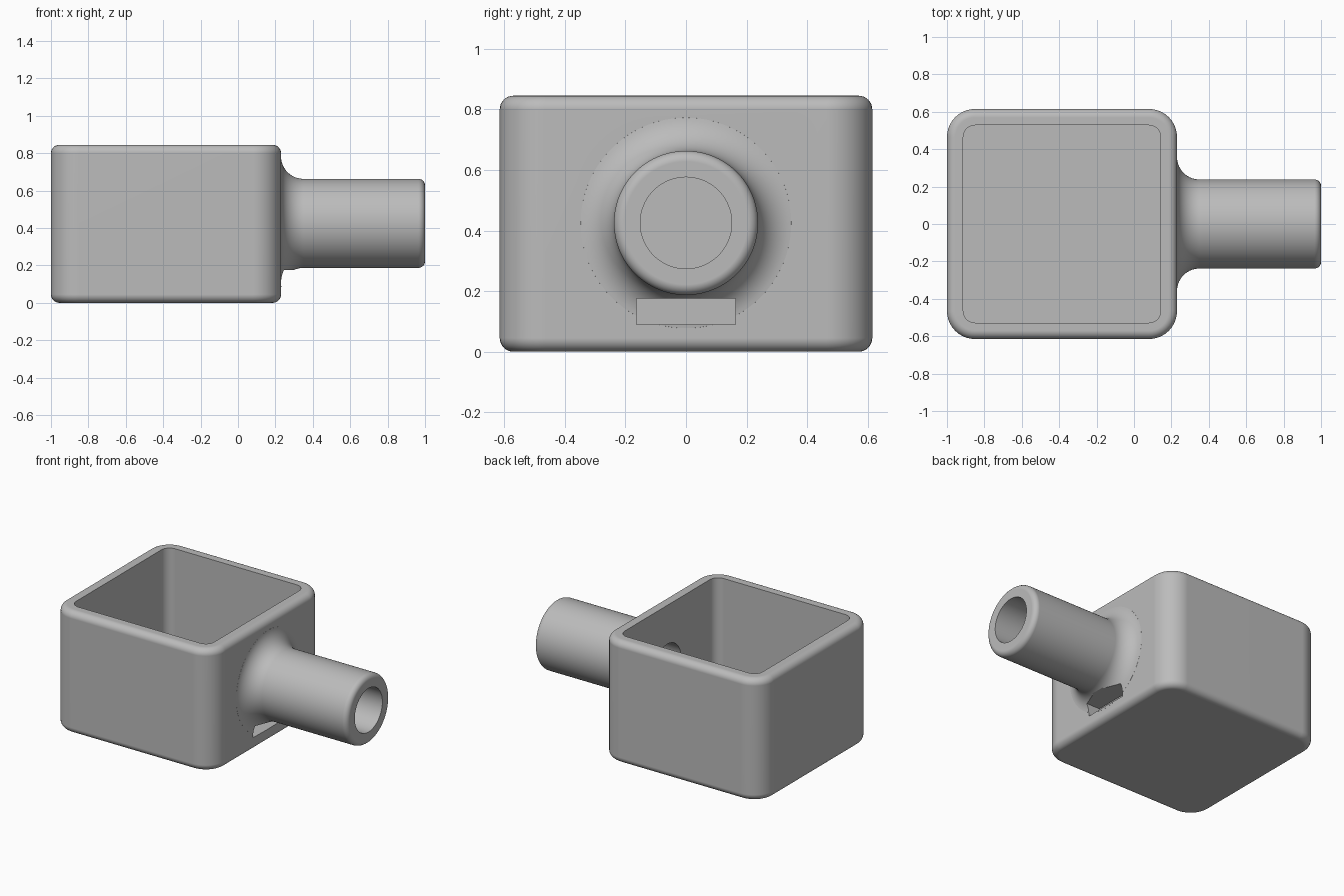
import bpy, bmesh
from math import sin, cos, pi, radians
from mathutils import Matrix

cube = bpy.data.objects.get("Cube")
if cube:
    bpy.data.objects.remove(cube, do_unlink=True)

grey = bpy.data.materials.new("plain grey")
grey.use_nodes = True
colour = (0.5, 0.5, 0.5, 1)
grey.diffuse_color = colour
grey.node_tree.nodes["Principled BSDF"].inputs["Base Color"].default_value = colour

BOX_X, HALF, HEIGHT, WALL = -0.385, 0.615, 0.845, 0.087
WALL_X = BOX_X + HALF
TUBE_Z, TUBE_R, BORE_R = 0.425, 0.238, 0.151


def finish(bm, name):
    bmesh.ops.recalc_face_normals(bm, faces=bm.faces)
    mesh = bpy.data.meshes.new(name)
    bm.to_mesh(mesh)
    bm.free()
    mesh.materials.append(grey)
    obj = bpy.data.objects.new(name, mesh)
    bpy.context.collection.objects.link(obj)
    return obj


def loft(name, rings):
    """Skin a list of equal-length point rings and cap both ends."""
    bm = bmesh.new()
    loops = [[bm.verts.new(p) for p in ring] for ring in rings]
    n = len(loops[0])
    for a, b in zip(loops, loops[1:]):
        for i in range(n):
            j = (i + 1) % n
            bm.faces.new((a[i], a[j], b[j], b[i]))
    bm.faces.new(loops[0])
    bm.faces.new(loops[-1])
    return finish(bm, name)


def rounded_square(half, radius, z, steps=10):
    pts = []
    for q in range(4):
        sx, sy = ((1, 1), (-1, 1), (-1, -1), (1, -1))[q]
        for i in range(steps + 1):
            a = (q + i / steps) * pi / 2
            pts.append((BOX_X + sx * (half - radius) + radius * cos(a),
                        sy * (half - radius) + radius * sin(a), z))
    return pts


def lathe_x(name, profile, n=96):
    return loft(name, [[(x, r * cos(2 * pi * i / n), TUBE_Z + r * sin(2 * pi * i / n))
                        for i in range(n)] for x, r in profile])


# Open box: rounded outside, then over the rim and down to the floor
EDGE, CORNER, STEPS = 0.045, 0.15, 8
rings = []
for base, start in ((EDGE, -pi / 2), (HEIGHT - EDGE, 0)):
    for i in range(STEPS + 1):
        a = start + i / STEPS * pi / 2
        inset = EDGE * (1 - cos(a))
        rings.append(rounded_square(HALF - inset, CORNER - inset, base + EDGE * sin(a)))
for z in (HEIGHT, WALL):
    rings.append(rounded_square(HALF - WALL, CORNER - WALL, z))
box = loft("box_with_spout", rings)

# Spout: flared root, straight barrel, rounded tip
FLARE, TIP = 0.12, 0.035
profile = [(WALL_X - 0.04, TUBE_R + FLARE - 0.002)]
for d in range(5, 91, 5):
    a = radians(d)
    profile.append((WALL_X + FLARE * (1 - cos(a)), TUBE_R + FLARE * (1 - sin(a))))
for i in range(STEPS + 1):
    a = i / STEPS * pi / 2
    profile.append((1 - TIP + TIP * sin(a), TUBE_R - TIP + TIP * cos(a)))
spout = lathe_x("spout", profile)

# Cutters: bore through the spout and drain slot under it
bore = lathe_x("bore_cutter", [(WALL_X - 0.2, BORE_R), (1.1, BORE_R)])
bm = bmesh.new()
bmesh.ops.create_cube(bm, size=1, matrix=Matrix.Translation((WALL_X + 0.02, 0, 0.133))
                      @ Matrix.Diagonal((0.3, 0.326, 0.085, 1)))
slot = finish(bm, "slot_cutter")

bpy.ops.object.select_all(action="DESELECT")
box.select_set(True)
bpy.context.view_layer.objects.active = box
for tool, operation in ((spout, "UNION"), (bore, "DIFFERENCE"), (slot, "DIFFERENCE")):
    mod = box.modifiers.new(tool.name, "BOOLEAN")
    mod.operation, mod.solver, mod.object = operation, "EXACT", tool
    bpy.ops.object.modifier_apply(modifier=mod.name)
    bpy.data.objects.remove(tool, do_unlink=True)

# Smooth fillets with crisp rims
bpy.ops.object.shade_smooth_by_angle(angle=radians(30))
weighted = box.modifiers.new("weighted_normals", "WEIGHTED_NORMAL")
weighted.keep_sharp = True
